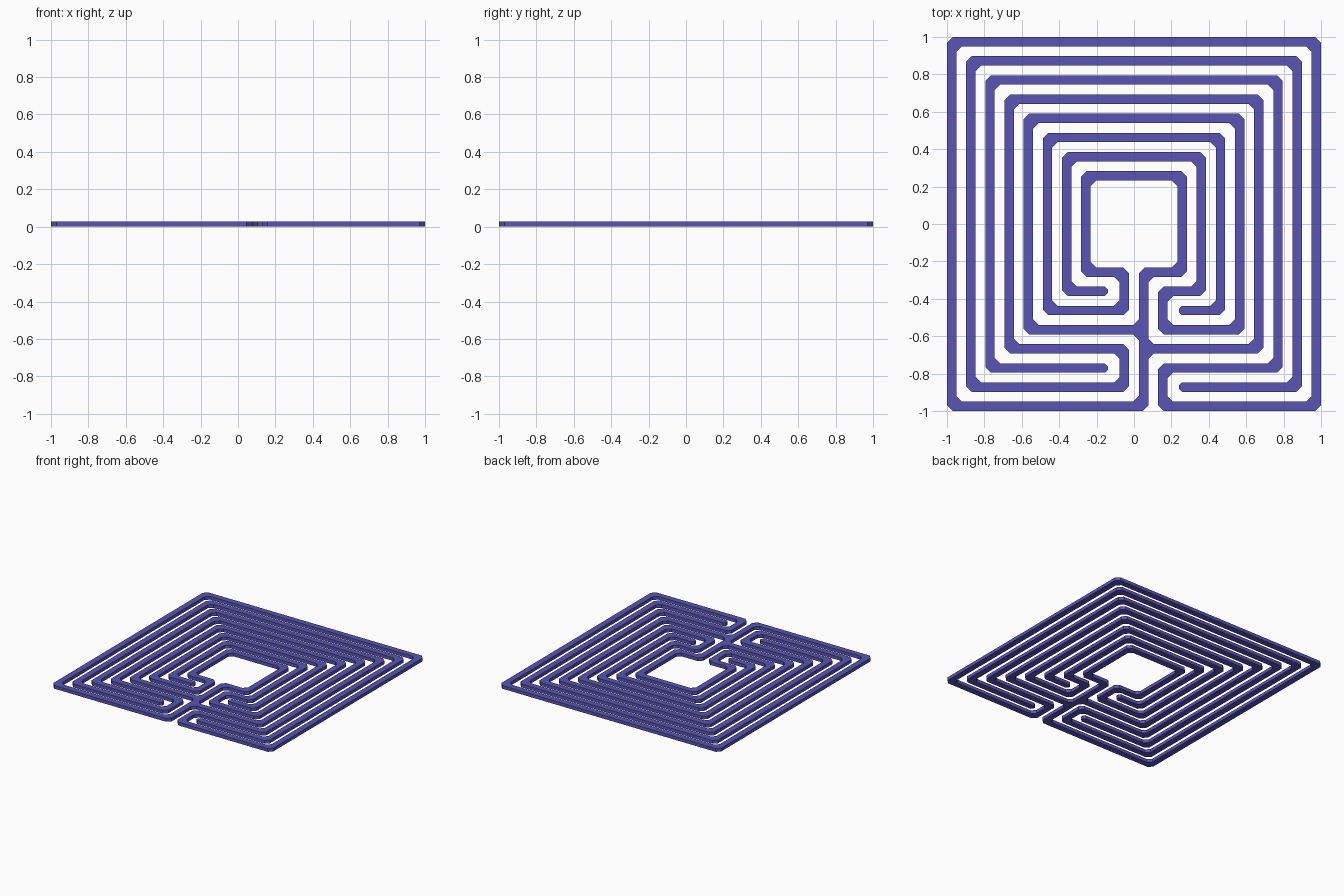
import bpy, bmesh
from mathutils import Vector

if "Cube" in bpy.data.objects:
    bpy.data.objects.remove(bpy.data.objects["Cube"])

PITCH, HALF, HEIGHT, CHAMFER = 0.1025, 0.025, 0.027, 0.03
MID, LEFT, RIGHT = 0.0513, -0.0513, 0.154      # vertical wall columns
END_L, END_R = -0.14, 0.24                     # dead ends


def ring(k, x_left, x_right):
    """Clockwise centreline of square ring k, open at the bottom."""
    r = 0.975 - PITCH * k
    return [Vector(p) for p in ((x_left, -r), (-r, -r), (-r, r),
                                (r, r), (r, -r), (x_right, -r))]


def side(path, sign):
    """Raw corner points of one wall side (+1 left, -1 right)."""
    dirs = [(b - a).normalized() for a, b in zip(path, path[1:])]
    norms = [Vector((-d.y, d.x)) * sign * HALF for d in dirs]
    out = []
    for i, p in enumerate(path):
        if i == 0:
            off = norms[0]
        elif i == len(path) - 1:
            off = norms[-1]
        else:
            off = norms[i - 1] + norms[i]
        out.append(p + off)
    return out


def around(path):
    """Out along the left side of a branch and back along its right side."""
    return side(path, 1) + side(path, -1)[::-1]


def chamfer(points):
    """Cut every corner; short dead-end edges get a smaller cut."""
    out = []
    n = len(points)
    for i, p in enumerate(points):
        a, b = points[i - 1] - p, points[(i + 1) % n] - p
        c = min(CHAMFER, 0.32 * a.length, 0.32 * b.length)
        out += [p + a.normalized() * c, p + b.normalized() * c]
    return out


# Main wall, which includes the central upright
main = (ring(2, END_L, RIGHT) + ring(0, MID, RIGHT)[::-1]
        + ring(7, LEFT, MID)[::-1] + ring(5, LEFT, END_R))
# Branches starting at the central upright's west and east faces
west = ring(4, MID - HALF, RIGHT) + ring(6, END_L, RIGHT)[::-1]
east = ring(3, LEFT, MID + HALF)[::-1] + ring(1, LEFT, END_R)

# One continuous outline around the whole wall tree
l, r = side(main, 1), side(main, -1)
outline = chamfer(l[:12] + around(west) + l[12:]
                  + r[12:][::-1] + around(east) + r[:12][::-1])

# Extrude outline into the flat labyrinth
bm = bmesh.new()
face = bm.faces.new([bm.verts.new((p.x, p.y, 0)) for p in outline])
ext = bmesh.ops.extrude_face_region(bm, geom=[face], use_keep_orig=True)
for v in ext["geom"]:
    if isinstance(v, bmesh.types.BMVert):
        v.co.z = HEIGHT
bmesh.ops.recalc_face_normals(bm, faces=bm.faces[:])
bmesh.ops.triangulate(bm, faces=[f for f in bm.faces if len(f.verts) > 4],
                      ngon_method='EAR_CLIP')
mesh = bpy.data.meshes.new("labyrinth_walls")
bm.to_mesh(mesh)
bm.free()

mat = bpy.data.materials.new("violet")
mat.diffuse_color = (0.1, 0.09, 0.46, 1)
mat.use_nodes = True
mat.node_tree.nodes["Principled BSDF"].inputs["Base Color"].default_value = mat.diffuse_color
mesh.materials.append(mat)
obj = bpy.data.objects.new("labyrinth_walls", mesh)
bpy.context.collection.objects.link(obj)
